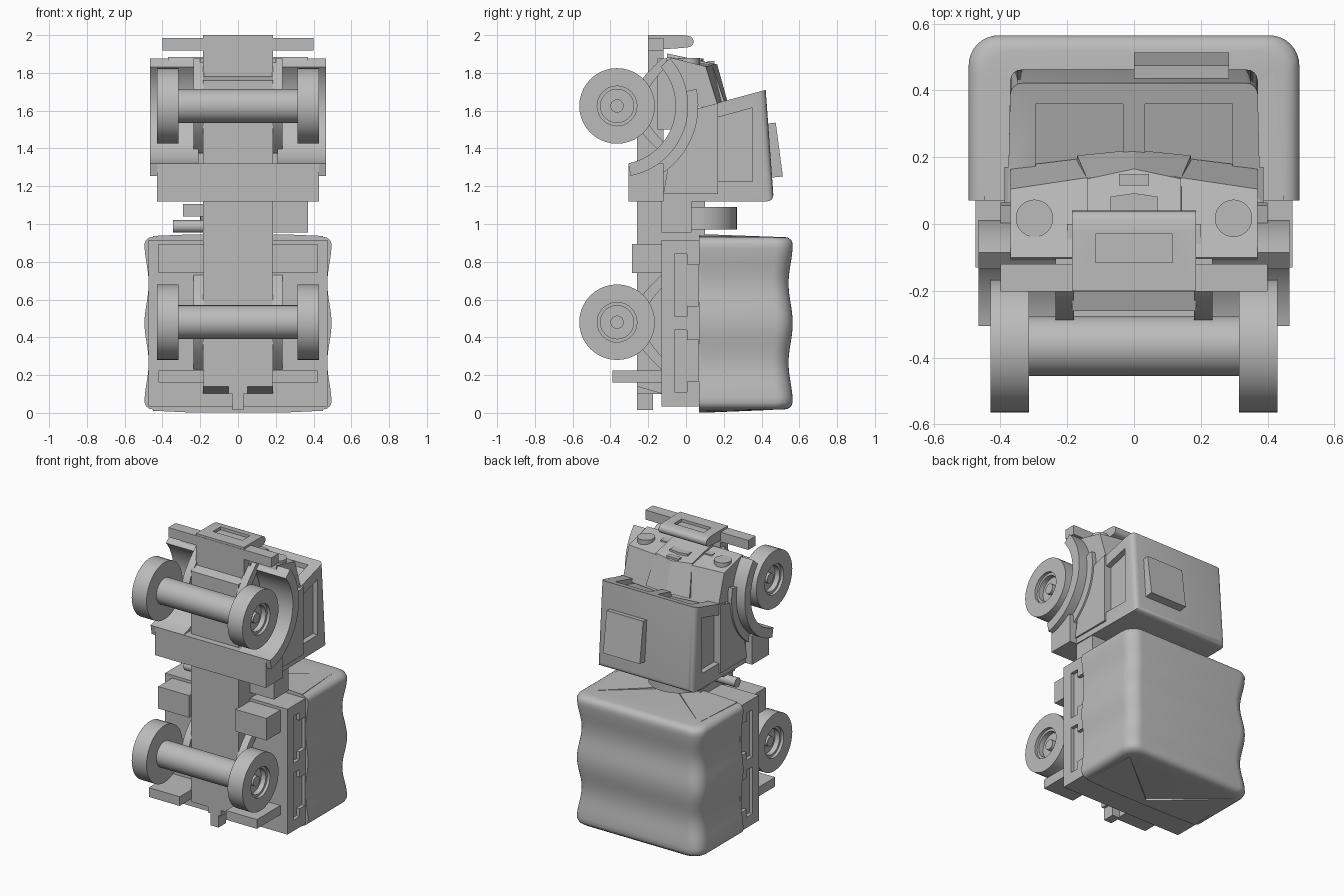
import bpy, bmesh, math

if "Cube" in bpy.data.objects:
    bpy.data.objects.remove(bpy.data.objects["Cube"])

grey = bpy.data.materials.new("plain grey")
grey.diffuse_color = (0.5, 0.5, 0.5, 1)
grey.use_nodes = True
grey.node_tree.nodes["Principled BSDF"].inputs["Base Color"].default_value = grey.diffuse_color
WY = -0.365                      # wheel centre height
REAR, FRONT = 0.48, 1.625        # axle positions along z


def finish(name, bm, smooth=False):
    bmesh.ops.recalc_face_normals(bm, faces=bm.faces)
    me = bpy.data.meshes.new(name)
    bm.to_mesh(me)
    bm.free()
    ob = bpy.data.objects.new(name, me)
    bpy.context.collection.objects.link(ob)
    me.materials.append(grey)
    if smooth:
        bpy.ops.object.select_all(action='DESELECT')
        ob.select_set(True)
        bpy.context.view_layer.objects.active = ob
        bpy.ops.object.shade_smooth_by_angle(angle=math.radians(35))
    return ob


def loft_bm(rings, cap=True, closed=False):
    bm = bmesh.new()
    vs = [[bm.verts.new(p) for p in r] for r in rings]
    n, m = len(rings[0]), len(rings)
    for i in range(m if closed else m - 1):
        a, b = vs[i], vs[(i + 1) % m]
        for j in range(n):
            k = (j + 1) % n
            bm.faces.new((a[j], a[k], b[k], b[j]))
    if cap and not closed:
        bm.faces.new(vs[0])
        bm.faces.new(vs[-1][::-1])
    return bm


def loft(name, rings, smooth=False):
    return finish(name, loft_bm(rings), smooth)


def prism(name, yz, x0, x1, smooth=False):
    return loft(name, [[(x, y, z) for y, z in yz] for x in (x0, x1)], smooth)


def box(name, x0, x1, y0, y1, z0, z1):
    return prism(name, [(y0, z0), (y1, z0), (y1, z1), (y0, z1)], x0, x1)


def lathe(name, prof, y, z, n=40):
    """Spin (x, radius) points round an axis along x."""
    rings = [[(x, y + r * math.cos(2 * math.pi * i / n), z + r * math.sin(2 * math.pi * i / n))
              for i in range(n)] for x, r in prof]
    return loft(name, rings, True)


def rod_z(name, x, y, r, z0, z1, n=32):
    return loft(name, [[(x + r * math.cos(2 * math.pi * i / n), y + r * math.sin(2 * math.pi * i / n), z)
                        for i in range(n)] for z in (z0, z1)], True)


def arc(r, a0, a1, n=16, cy=WY, cz=FRONT):
    return [(cy + r * math.cos(math.radians(a0 + (a1 - a0) * i / n)),
             cz + r * math.sin(math.radians(a0 + (a1 - a0) * i / n))) for i in range(n + 1)]


def cut(ob, cutter):
    m = ob.modifiers.new("cut", 'BOOLEAN')
    m.operation, m.object, m.solver = 'DIFFERENCE', cutter, 'EXACT'
    bpy.context.view_layer.objects.active = ob
    bpy.ops.object.modifier_apply(modifier=m.name)
    bpy.data.objects.remove(cutter)


# chassis, tow hitch, bumper, front plate with recess
prism("chassis", [(-0.26, 0.14), (-0.12, 0.1), (-0.12, 1.93), (-0.2, 1.93), (-0.2, 1.78), (-0.26, 1.76)],
      -0.185, 0.185)
box("hitch_mount", -0.05, 0.05, -0.26, -0.13, 0.1, 0.15)
box("tow_hitch", -0.03, 0.03, -0.26, -0.175, 0.015, 0.11)
box("bumper", -0.4, 0.4, -0.202, -0.12, 1.918, 1.985)
plate = prism("front_plate", [(-0.2, 1.92), (-0.02, 1.932)] + arc(0.03, -80, 80, 8, 0.01, 1.966) +
              [(-0.02, 2.0), (-0.2, 2.0)], -0.185, 0.185, True)
cut(plate, box("plate_cutter", -0.115, 0.115, -0.115, -0.03, 1.98, 2.1))

# axles, wheels and leaf springs
for tag, z in (("rear", REAR), ("front", FRONT)):
    lathe(tag + "_axle", [(-0.32, 0.09), (0.32, 0.09)], WY, z)
    for s, side in ((1, "right"), (-1, "left")):
        lathe(f"{tag}_wheel_{side}", [(s * x, r) for x, r in (
            (0.315, 0.2), (0.43, 0.2), (0.43, 0.105), (0.41, 0.105), (0.41, 0.088),
            (0.375, 0.088), (0.375, 0.035), (0.40, 0.035))], WY, z)
        # spring: shallow arc hanging below the chassis
        spring = [(-0.13 - 0.165 * math.sin(math.pi * i / 12), z - 0.25 + 0.5 * i / 12) for i in range(13)]
        spring += [(y + 0.07, zz) for y, zz in spring[::-1]]
        prism(f"{tag}_spring_{side}", spring, s * 0.18, s * 0.235, True)

# paired boxes, rear guards, front fenders
for s, side in ((1, "right"), (-1, "left")):
    box("side_box_" + side, s * 0.18, s * 0.42, -0.285, -0.12, 0.74, 0.895)
    box("rear_guard_" + side, s * 0.18, s * 0.42, -0.39, -0.12, 0.16, 0.225)
    prism("fender_" + side, arc(0.31, -79, 42, 24) + arc(0.377, 42, -79, 24), s * 0.21, s * 0.465, True)
    prism("fender_flange_" + side, arc(0.33, -60, 12, 20) + arc(0.43, 12, -60, 20), s * 0.25, s * 0.40, True)
box("step_beam", -0.43, 0.43, -0.305, -0.12, 1.12, 1.32)

# cab: side outline with wheel arch, rounded roof
cab_yz = [(-0.13, 1.12), (0.465, 1.12), (0.422, 1.71), (0.07, 1.615)] + arc(0.345, 0, -47, 10)
bm = loft_bm([[(s * (0.37 if y > 0.4 else 0.378), y, z) for y, z in cab_yz] for s in (-1, 1)])
edges = [e for e in bm.edges if all(v.co.y > 0.4 for v in e.verts) and
         not all(v.co.z > 1.6 for v in e.verts)]
bmesh.ops.bevel(bm, geom=edges, offset=0.035, segments=4, profile=0.5, affect='EDGES')
cab = finish("cab", bm, True)
slope = (1.71 - 1.615) / (0.42 - 0.07)
for s, side in ((1, "right"), (-1, "left")):
    # windscreen pane, sunk along the sloping front
    f = lambda y, d: (y, 1.615 + slope * (y - 0.07) + d)
    cut(cab, prism("pane_cutter", [f(0.15, -0.035), f(0.36, -0.035), f(0.36, 0.1), f(0.15, 0.1)],
                   s * 0.033, s * 0.295))
    # side window
    cut(cab, prism("window_cutter", [(0.17, 1.225), (0.352, 1.225), (0.352, 1.615), (0.17, 1.565)],
                   s * 0.335, s * 0.5))
    # door panel below the window
    prism("door_panel_" + side, [(-0.12, 1.16), (0.17, 1.16), (0.17, 1.64), (0.065, 1.612)] +
          arc(0.42, -2, -50, 12), s * 0.36, s * 0.388)
prism("roof_hatch", [(0.42, 1.53), (0.475, 1.537), (0.513, 1.252), (0.45, 1.245)], 0.0, 0.285)

# nose with sloping shoulders over the wheel arch
rings = []
for x in (-0.37, -0.14, 0, 0.14, 0.37):
    d = abs(x)
    lower = [(x, y, z) for y, z in arc(0.345, 0, 42, 8)]
    rings.append(lower + [(x, -0.1, 1.885), (x, 0.16 - 0.15 * d, 1.845 - 0.03 * d),
                          (x, 0.215 - 0.12 * d, 1.62)])
loft("nose", rings)
box("nose_core", -0.2, 0.2, -0.15, 0.0, 1.5, 1.875)

# raised bonnet and grille, widening towards the cab
loft("bonnet", [[(-0.14, -0.1, 1.903), (0.14, -0.1, 1.903), (0.14, 0.135, 1.85), (0, 0.165, 1.845), (-0.14, 0.135, 1.85)],
                [(-0.17, -0.1, 1.64), (0.17, -0.1, 1.64), (0.17, 0.205, 1.64), (0, 0.222, 1.64), (-0.17, 0.205, 1.64)]])
box("bonnet_badge", -0.045, 0.045, 0.115, 0.15, 1.82, 1.862)
loft("grille_trim", [[(-0.07, 0.04, z), (0.07, 0.04, z), (0.07, 0.082, z), (0, 0.092, z), (-0.07, 0.082, z)]
                     for z in (1.84, 1.877)])
for s, side in ((1, "right"), (-1, "left")):
    rod_z("headlight_" + side, s * 0.298, 0.017, 0.056, 1.8, 1.878)

# gear between cab and cargo bed
rod_z("spare_wheel", 0.0, 0.07, 0.2, 0.97, 1.09, 40)
box("tank", 0.18, 0.37, -0.13, 0.03, 0.955, 1.125)
box("exhaust_box", -0.29, -0.18, -0.13, 0.0, 1.04, 1.105)
lathe("exhaust_pipe", [(-0.345, 0.033), (-0.18, 0.033)], -0.08, 0.987, 20)
box("cab_mount", -0.185, 0.185, -0.13, 0.1, 0.9, 1.13)

# cargo bed with sunken slots along the sides
bed = box("cargo_bed", -0.475, 0.475, -0.13, 0.08, 0.035, 0.915)
for s in (1, -1):
    for z0, z1 in ((0.11, 0.44), (0.51, 0.84)):
        cut(bed, box("slot_cutter", s * 0.45, s * 0.6, -0.06, 0.005, z0, z1))
        mid = (z0 + z1) / 2
        cut(bed, box("notch_cutter", s * 0.45, s * 0.6, -0.01, 0.065, mid - 0.11, mid + 0.11))


# canvas cover: rounded arch section, sagging between three hoops
def cover_ring(z, inset):
    w, t, r = 0.495 - inset, 0.565 - inset, 0.09
    pts = [(w, 0.07)] + arc(r, 0, 90, 8, w - r, t - r) + arc(r, 90, 180, 8, r - w, t - r) + [(-w, 0.07)]
    return [(x, y, z) for x, y in pts]


stations = [(0.018, 0.045), (0.022, 0.025), (0.035, 0.008)]
stations += [(0.055 + 0.84 * i / 32, 0.011 * (1 - math.cos(4 * math.pi * i / 32))) for i in range(33)]
stations += [(0.95 - z, o) for z, o in stations[2::-1]]
loft("canvas_cover", [cover_ring(z, o) for z, o in stations], True)

# canvas end flaps drawn aside in a V
for tag, za, zb in (("front", 0.92, 0.945), ("rear", 0.03, 0.002)):
    for s, side in ((1, "right"), (-1, "left")):
        pts = [(0, 0.07), (0.25, 0.07), (0.45, 0.07), (0.42, 0.46), (0, 0.12)]
        top = [zb, zb, (za + 2 * zb) / 3, (za + zb) / 2, zb]
        loft(f"{tag}_flap_{side}", [[(s * x, y, za) for x, y in pts],
                                    [(s * x, y, z) for (x, y), z in zip(pts, top)]])
